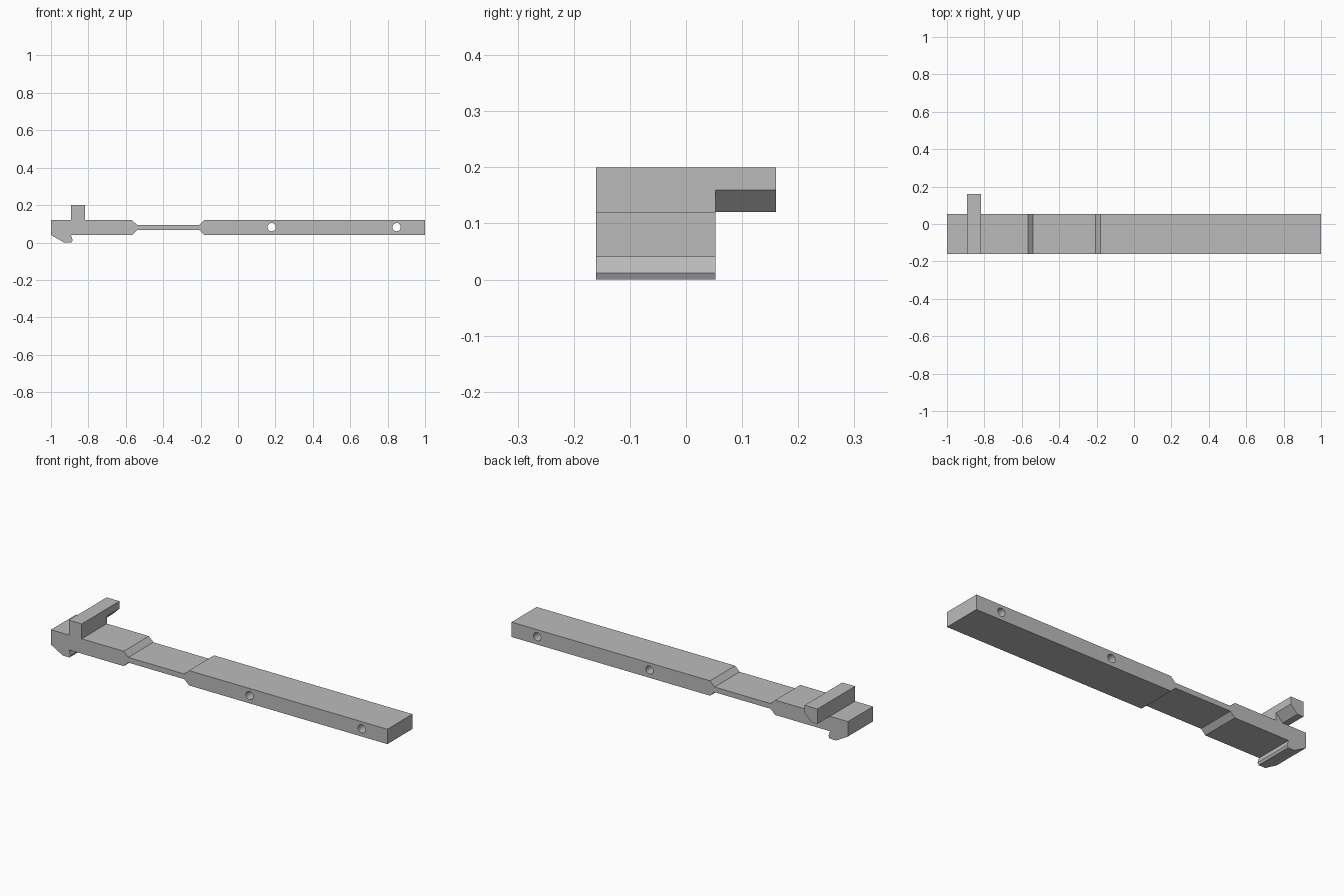
import bpy, bmesh, math

if "Cube" in bpy.data.objects:
    bpy.data.objects.remove(bpy.data.objects["Cube"])

grey = bpy.data.materials.new("plain grey")
grey.diffuse_color = (0.5, 0.5, 0.5, 1)
grey.use_nodes = True
grey.node_tree.nodes["Principled BSDF"].inputs["Base Color"].default_value = grey.diffuse_color

FRONT, BACK, TAB_BACK = -0.16, 0.053, 0.16


def prism(name, profile, y0, y1):
    """Extrude an x-z outline from y0 to y1."""
    bm = bmesh.new()
    face = bm.faces.new([bm.verts.new((x, y0, z)) for x, z in profile])
    new = bmesh.ops.extrude_face_region(bm, geom=[face])["geom"]
    verts = [v for v in new if isinstance(v, bmesh.types.BMVert)]
    bmesh.ops.translate(bm, vec=(0, y1 - y0, 0), verts=verts)
    bmesh.ops.recalc_face_normals(bm, faces=bm.faces)
    mesh = bpy.data.meshes.new(name)
    bm.to_mesh(mesh)
    bm.free()
    mesh.materials.append(grey)
    obj = bpy.data.objects.new(name, mesh)
    bpy.context.collection.objects.link(obj)
    return obj


# Flat bar with hooked end, thin flexing neck and upright rib
bar = prism("bar", [
    (-1, 0.12), (-1, 0.04), (-0.93, 0), (-0.89, 0), (-0.884, 0.012), (-0.893, 0.04),
    (-0.567, 0.04), (-0.54, 0.066), (-0.207, 0.066), (-0.18, 0.04), (1, 0.04),
    (1, 0.12), (-0.18, 0.12), (-0.207, 0.094), (-0.54, 0.094), (-0.567, 0.12),
    (-0.817, 0.12), (-0.817, 0.2), (-0.893, 0.2), (-0.893, 0.12)], FRONT, BACK)

# Rib overhang with a chamfered lower edge
prism("side_tab", [(-0.893, 0.2), (-0.893, 0.12), (-0.857, 0.12),
                   (-0.817, 0.16), (-0.817, 0.2)], BACK, TAB_BACK)

# Two cross holes through the bar
for i, x in enumerate((0.18, 0.848)):
    ring = [(x + 0.022 * math.cos(a * math.tau / 24),
             0.082 + 0.022 * math.sin(a * math.tau / 24)) for a in range(24)]
    cutter = prism(f"hole_cutter_{i + 1}", ring, FRONT - 0.1, BACK + 0.1)
    cutter.hide_render = True
    cutter.hide_set(True)
    cut = bar.modifiers.new(f"hole_{i + 1}", "BOOLEAN")
    cut.operation = "DIFFERENCE"
    cut.solver = "EXACT"
    cut.object = cutter

# Smooth hole walls, sharp bar edges
bpy.context.view_layer.objects.active = bar
bar.select_set(True)
for mod in list(bar.modifiers):
    bpy.ops.object.modifier_apply(modifier=mod.name)
bpy.ops.object.shade_smooth_by_angle(angle=math.radians(20))
